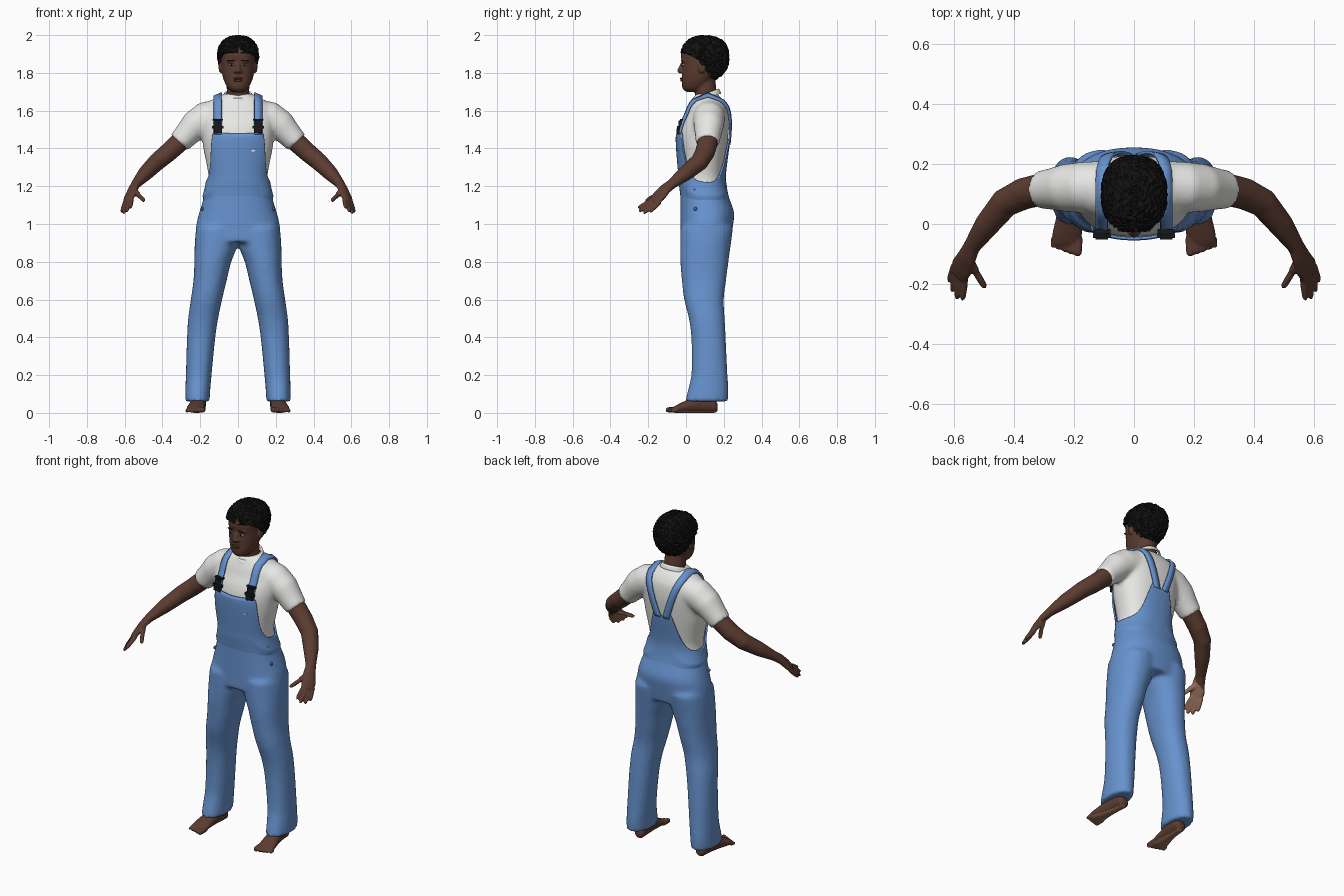
import bpy, bmesh, math, random
from mathutils import Vector

if "Cube" in bpy.data.objects:
    bpy.data.objects.remove(bpy.data.objects["Cube"])
random.seed(4)
TAU = math.tau

def material(name, r, g, b):
    m = bpy.data.materials.new(name)
    m.diffuse_color = (r, g, b, 1)
    m.use_nodes = True
    m.node_tree.nodes["Principled BSDF"].inputs["Base Color"].default_value = m.diffuse_color
    return m

SKIN = material("brown skin", .105, .045, .03)
PALM = material("light brown skin", .30, .155, .10)
SHIRT = material("white cotton", .82, .82, .80)
DENIM = material("blue denim", .135, .29, .62)
DARK = material("dark denim", .06, .13, .32)
BLACK = material("black hair", .006, .006, .006)
PLASTIC = material("black plastic", .01, .01, .012)
LIP = material("dark lips", .085, .03, .024)
WHITE = material("eye white", .6, .57, .52)

# ---------- helpers ----------
def interp(table, z):
    """Smooth interpolation of rows (key, values...)."""
    z = min(max(z, table[0][0]), table[-1][0])
    i = max(k for k in range(len(table) - 1) if table[k][0] <= z)
    def slope(k, c):
        a, b = table[max(k - 1, 0)], table[min(k + 1, len(table) - 1)]
        return (b[c] - a[c]) / (b[0] - a[0])
    p, q = table[i], table[i + 1]
    h = q[0] - p[0]
    t = (z - p[0]) / h
    return [(2*t**3 - 3*t*t + 1) * p[c] + (t**3 - 2*t*t + t) * h * slope(i, c)
            + (3*t*t - 2*t**3) * q[c] + (t**3 - t*t) * h * slope(i + 1, c)
            for c in range(1, len(p))]

def loft(bm, rings, mirror=False, closed=True, cap=True):
    for s in ((1, -1) if mirror else (1,)):
        vs = [[bm.verts.new((p[0] * s, p[1], p[2])) for p in r] for r in rings]
        n = len(vs[0])
        for a, b in zip(vs, vs[1:]):
            for i in range(n if closed else n - 1):
                j = (i + 1) % n
                bm.faces.new((a[i], a[j], b[j], b[i]))
        if cap:
            bm.faces.new(vs[0])
            bm.faces.new(vs[-1])

def oval(z, x0, x1, y0, y1, n=32, e=2.0):
    """Horizontal superellipse ring, starting at the front."""
    out = []
    for i in range(n):
        s, c = math.sin(TAU * i / n), math.cos(TAU * i / n)
        f = lambda v: math.copysign(abs(v) ** (2 / e), v)
        out.append(((x0 + x1) / 2 + (x1 - x0) / 2 * f(s), (y0 + y1) / 2 - (y1 - y0) / 2 * f(c), z))
    return out

def tube(bm, pts, wide=(0, 0, 1), mirror=True, n=16):
    """Tube through (x, y, z, a, b); a is the radius along the wide direction."""
    P = [Vector(p[:3]) for p in pts]
    rings = []
    for i, p in enumerate(pts):
        t = (P[min(i + 1, len(P) - 1)] - P[max(i - 1, 0)]).normalized()
        w = Vector(wide)
        w = (w - t * w.dot(t)).normalized()
        u = t.cross(w)
        rings.append([P[i] + w * p[3] * math.cos(TAU * k / n) + u * p[4] * math.sin(TAU * k / n)
                      for k in range(n)])
    loft(bm, rings, mirror)

def finger(bm, a, b, r, mirror=True):
    a, b = Vector(a), Vector(b)
    tube(bm, [(*a.lerp(b, t), r * k, r * k) for t, k in ((0, 1), (.5, 1), (.85, .9), (.97, .6), (1, .25))],
         (.5, .6, .3), mirror, 12)

def ball(bm, c, r, mirror=False):
    for s in ((1, -1) if mirror else (1,)):
        for v in bmesh.ops.create_uvsphere(bm, u_segments=20, v_segments=12, radius=1)["verts"]:
            v.co = (s * c[0] + v.co.x * r[0], c[1] + v.co.y * r[1], c[2] + v.co.z * r[2])

def finish(bm, name, mats, voxel=0, smooth=0, solid=0, rule=None, flat=False):
    bmesh.ops.recalc_face_normals(bm, faces=bm.faces[:])
    me = bpy.data.meshes.new(name)
    bm.to_mesh(me)
    bm.free()
    ob = bpy.data.objects.new(name, me)
    bpy.context.collection.objects.link(ob)
    if voxel:
        m = ob.modifiers.new("fuse", 'REMESH')
        m.mode, m.voxel_size = 'VOXEL', voxel
    if smooth:
        m = ob.modifiers.new("soften", 'SMOOTH')
        m.iterations, m.factor = smooth, .5
    if solid:
        m = ob.modifiers.new("thickness", 'SOLIDIFY')
        m.thickness, m.offset = solid, 0
    dg = bpy.context.evaluated_depsgraph_get()
    me = bpy.data.meshes.new_from_object(ob.evaluated_get(dg))
    ob.modifiers.clear()
    ob.data = me
    me.materials.clear()
    for m in mats:
        me.materials.append(m)
    for p in me.polygons:
        p.use_smooth = not flat
        p.material_index = int(rule(p.center, p.normal)) if rule else 0
    return ob

# ---------- body profile: height, half width, front y, back y ----------
BODY = [(.90, .228, -.03, .235), (1.0, .22, -.03, .25), (1.06, .205, -.03, .255), (1.12, .187, -.03, .235),
        (1.2, .166, -.03, .208), (1.25, .160, -.032, .203), (1.3, .167, -.036, .207), (1.4, .187, -.044, .22),
        (1.47, .195, -.045, .228), (1.53, .2, -.03, .232), (1.58, .2, -.005, .23), (1.62, .187, .01, .222),
        (1.65, .152, .025, .205), (1.67, .117, .035, .19), (1.69, .075, .05, .165)]
EXP = 2.3

def body_ring(z, off=0, n=64):
    w, f, b = interp(BODY, z)
    return oval(z, -w - off, w + off, f - off, b + off, n, EXP)

def body_y(x, z, off, front):
    w, f, b = interp(BODY, z)
    k = max(0, 1 - min(1, abs(x) / (w + off)) ** EXP) ** (1 / EXP)
    return (f + b) / 2 + (-1 if front else 1) * ((b - f) / 2 + off) * k

# ---------- shirt with sleeves ----------
bm = bmesh.new()
loft(bm, [body_ring(1.14 + .55 * i / 30, -.004) for i in range(31)])
tube(bm, [(.11, .125, 1.575, .085, .085), (.17, .122, 1.56, .085, .088), (.228, .12, 1.522, .08, .08),
          (.27, .117, 1.475, .07, .068), (.312, .114, 1.43, .063, .06)], (0, 1, 0), n=28)
finish(bm, "shirt", [SHIRT], .011, 5)

bm = bmesh.new()  # collar band around the neck
loft(bm, [[(r * .072 * math.sin(TAU * i / 40), .105 - r * .07 * math.cos(TAU * i / 40),
            z - .025 * math.cos(TAU * i / 40)) for i in range(40)]
          for r, z in ((1.15, 1.665), (1.08, 1.683), (.98, 1.692), (.9, 1.68))], cap=False)
finish(bm, "shirt_collar", [SHIRT])

# ---------- trousers ----------
LEG = [(.06, .15, .28, -.005, .222), (.12, .147, .279, .01, .224), (.2, .14, .276, .028, .22),
       (.4, .12, .27, .028, .21), (.5, .105, .264, .015, .205), (.6, .084, .25, -.01, .2),
       (.7, .06, .236, -.022, .212), (.8, .036, .231, -.03, .225), (.87, .008, .23, -.031, .234),
       (.93, -.004, .227, -.031, .243), (.98, 0, .221, -.03, .249)]
bm = bmesh.new()
loft(bm, [oval(z, *interp(LEG, z), 36, 2.2) for z in [.06 + .92 * i / 30 for i in range(31)]], True)
loft(bm, [body_ring(.905 + .3 * i / 16) for i in range(17)])
finish(bm, "trousers", [DENIM], .013, 5)

# ---------- bib and back panel: top edge height by angle from the front ----------
EDGE = [(0, 1.478), (36, 1.482), (40, 1.465), (46, 1.385), (53, 1.32), (64, 1.265), (76, 1.235), (95, 1.222),
        (118, 1.228), (135, 1.255), (150, 1.315), (161, 1.395), (168, 1.45), (174, 1.44), (180, 1.42)]
N, ROWS = 120, 18
bm = bmesh.new()
rings = []
for r in range(ROWS + 1):
    ring = []
    for i in range(N):
        a = 360 * i / N
        z = 1.12 + (interp(EDGE, min(a, 360 - a))[0] - 1.12) * r / ROWS
        ring.append(body_ring(z, -.008 + .012 * min(1, r / 5), N)[i])
    rings.append(ring)
loft(bm, rings, cap=False)
finish(bm, "bib", [DENIM], solid=.009)

# ---------- shoulder straps ----------
W, OFF = .02, .008
rows = []
for i in range(12):
    z = 1.475 + .18 * i / 11
    rows.append([(.107 + d * W, body_y(.107 + d * W, z, OFF, True), z) for d in (-1, 0, 1)])
rows.append([(.107 + d * W, .115, 1.684 - d * .009) for d in (-1, 0, 1)])
for i in range(16):
    t = i / 15
    z, x = 1.655 - .235 * t, .105 - .078 * t
    rows.append([(x + d * W, body_y(x + d * W, z, OFF, False), z) for d in (-1, 0, 1)])
bm = bmesh.new()
loft(bm, rows, True, closed=False, cap=False)
finish(bm, "straps", [DENIM], solid=.01)

# ---------- buckles, buttons and pocket label ----------
def box(bm, c, size, mirror=True):
    for s in ((1, -1) if mirror else (1,)):
        for v in bmesh.ops.create_cube(bm, size=1)["verts"]:
            v.co = (s * c[0] + v.co.x * size[0], c[1] + v.co.y * size[1], c[2] + v.co.z * size[2])

bm = bmesh.new()
for z, w, h in ((1.552, .056, .01), (1.533, .034, .03), (1.512, .06, .014), (1.494, .042, .024)):
    box(bm, (.107, body_y(.107, z, .017, True), z), (w, .016, h))
finish(bm, "buckles", [PLASTIC], flat=True)

bm = bmesh.new()
for z in (1.08, 1.18):
    w, f, b = interp(BODY, z)
    k = (1 - abs((.05 - (f + b) / 2) / ((b - f) / 2)) ** EXP) ** (1 / EXP)
    ball(bm, (w * k + .003, .05, z), (.007, .01, .01), True)
finish(bm, "side_buttons", [DARK])
bm = bmesh.new()
box(bm, (.08, body_y(.08, 1.388, .009, True), 1.388), (.018, .006, .007), False)
finish(bm, "pocket_label", [SHIRT], flat=True)

# ---------- arms and hands ----------
ACROSS = (.035, .04, -.015)
bm = bmesh.new()
tube(bm, [(.25, .12, 1.5, .05, .05), (.31, .115, 1.432, .054, .052), (.37, .1, 1.378, .053, .05),
          (.43, .07, 1.328, .049, .047), (.49, -.003, 1.268, .042, .04), (.54, -.075, 1.212, .029, .025),
          (.556, -.11, 1.185, .035, .021), (.574, -.145, 1.145, .042, .018), (.584, -.17, 1.118, .036, .014)], ACROSS)
for a, b, r in (((.562, -.175, 1.13), (.571, -.254, 1.085), .0115), ((.577, -.17, 1.12), (.59, -.25, 1.066), .012),
                ((.59, -.158, 1.112), (.606, -.226, 1.055), .0115), ((.6, -.138, 1.115), (.617, -.192, 1.062), .0105),
                ((.553, -.115, 1.18), (.525, -.163, 1.152), .016), ((.527, -.16, 1.153), (.495, -.213, 1.122), .012)):
    finger(bm, a, b, r)
def is_palm(c, n):
    return c.y < -.1 and n.dot(Vector((-math.copysign(.7, c.x), .37, -.63))) > .55
finish(bm, "arms", [SKIN, PALM], .0052, 3, rule=is_palm)

# ---------- feet ----------
bm = bmesh.new()
foot = [(.168, .203, .018, .01, .045), (.155, .204, .032, 0, .07), (.12, .206, .038, 0, .1), (.07, .21, .04, 0, .1),
        (.02, .216, .044, 0, .075), (-.03, .222, .05, 0, .052), (-.06, .225, .048, 0, .036), (-.072, .225, .043, .004, .028)]
loft(bm, [[(x + w * math.cos(TAU * k / 24), y, (lo + hi) / 2 + (hi - lo) / 2 * math.sin(TAU * k / 24))
           for k in range(24)] for y, x, w, lo, hi in foot], True)
tube(bm, [(.206, .115, .03, .036, .036), (.208, .115, .2, .04, .04)], (1, 0, 0))
for i in range(5):
    x, r = .186 + .0205 * i, .0155 - .0015 * i
    finger(bm, (x, -.045, r + .003), (x + .002, -.108 + .007 * i, r), r)
finish(bm, "feet", [SKIN, PALM], .0055, 3, rule=lambda c, n: n.z < -.75)

# ---------- head ----------
HEAD = [(1.7, .03, 0, .07), (1.715, .05, -.017, .1), (1.74, .066, -.022, .125), (1.77, .078, -.022, .15),
        (1.81, .087, -.021, .18), (1.85, .09, -.021, .195), (1.9, .09, -.027, .2), (1.95, .075, -.005, .18), (1.98, .04, .04, .14)]
bm = bmesh.new()
loft(bm, [oval(z, -w, w, f, b, 40, 2.2) for z, (w, f, b) in
          ((z, interp(HEAD, z)) for z in [1.7 + .28 * i / 24 for i in range(25)])])
tube(bm, [(0, .118, 1.62, .068, .066), (0, .105, 1.69, .06, .058), (0, .095, 1.78, .06, .058)], (1, 0, 0), False, 28)
tube(bm, [(0, -.016, 1.858, .009, .008), (0, -.028, 1.828, .012, .011), (0, -.034, 1.812, .016, .014),
          (0, -.026, 1.8, .014, .01)], (1, 0, 0), False)
ball(bm, (.014, -.025, 1.808), (.011, .011, .009), True)   # nostrils
ball(bm, (.036, -.012, 1.86), (.024, .012, .006), True)    # brow ridge
ball(bm, (.092, .085, 1.83), (.011, .022, .032), True)     # ears
finish(bm, "head", [SKIN], .0052, 4)

for name, mat, c, r in (("eyes", WHITE, (.034, -.011, 1.843), (.015, .011, .0065)),
                        ("pupils", BLACK, (.034, -.018, 1.843), (.006, .006, .006)),
                        ("eyebrows", BLACK, (.036, -.021, 1.866), (.02, .005, .0035))):
    bm = bmesh.new()
    ball(bm, c, r, True)
    finish(bm, name, [mat])
bm = bmesh.new()
ball(bm, (0, -.022, 1.77), (.024, .009, .006))
ball(bm, (0, -.021, 1.76), (.022, .009, .007))
finish(bm, "lips", [LIP])

# ---------- curly hair, tucked into the head below the hairline ----------
LINE = [(-.06, 1.905), (.0, 1.9), (.04, 1.878), (.07, 1.85), (.1, 1.79), (.13, 1.755), (.3, 1.74)]
bm = bmesh.new()
bmesh.ops.create_icosphere(bm, subdivisions=5, radius=1)
for v in bm.verts:
    d = v.co / sum(abs(k) ** 2.4 for k in v.co) ** (1 / 2.4)
    low = min(0, d.z)
    d *= 1 + random.uniform(-.045, .03)
    p = Vector((d.x * (.11 + .02 * low), .1 + d.y * .128 - .015 * low * low, 1.882 + d.z * (.116 if d.z > 0 else .13)))
    if p.z < interp(LINE, p.y)[0]:
        p = Vector((0, .1, 1.87)) + (p - Vector((0, .1, 1.87))) * .6
    p.z = min(p.z, 2.0)
    v.co = p
finish(bm, "hair", [BLACK], flat=True)
